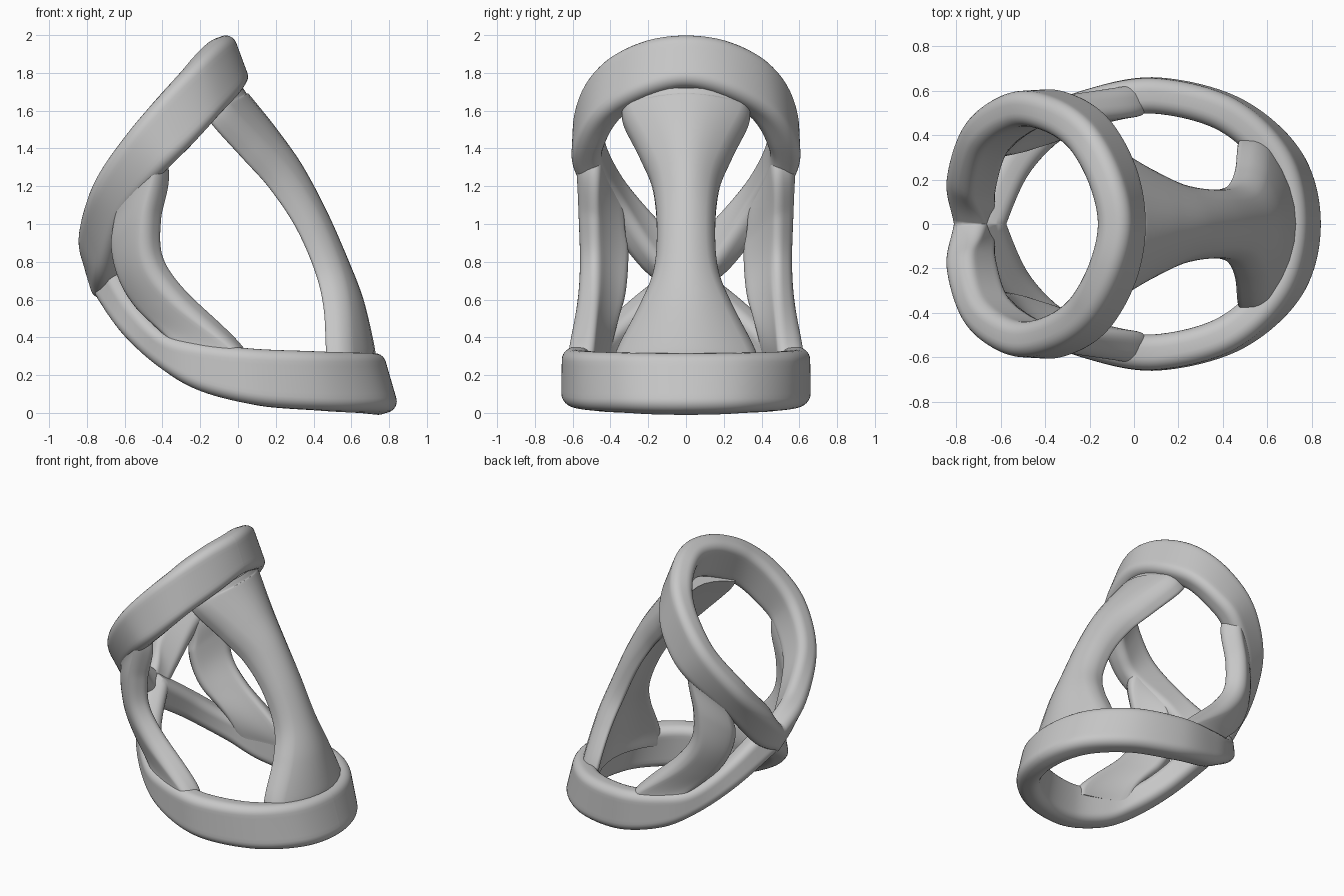
import bpy, bmesh, math
from mathutils import Vector

cube = bpy.data.objects.get("Cube")
if cube:
    bpy.data.objects.remove(cube, do_unlink=True)

gray = bpy.data.materials.new("plain_gray")
gray.use_nodes = True
COLOR = (0.57, 0.57, 0.57, 1)
gray.diffuse_color = COLOR
gray.node_tree.nodes["Principled BSDF"].inputs["Base Color"].default_value = COLOR


def smooth_path(points, steps=10):
    """Catmull-Rom spline through the points."""
    pts = [Vector(p) for p in points]
    pts = [2 * pts[0] - pts[1]] + pts + [2 * pts[-1] - pts[-2]]
    out = []
    for a, b, c, d in zip(pts, pts[1:], pts[2:], pts[3:]):
        for s in range(steps):
            t = s / steps
            out.append(0.5 * (2 * b + (c - a) * t + (2 * a - 5 * b + 4 * c - d) * t * t
                              + (3 * b - a - 3 * c + d) * t ** 3))
    return out + [pts[-2]]


def section(width, thick, radius):
    """Rounded rectangle; first axis across the band, second into the wall."""
    r = min(radius, width / 2.01, thick / 2.01)
    cx, cy = width / 2 - r, thick / 2 - r
    ring = []
    for k, (sx, sy) in enumerate([(1, 1), (-1, 1), (-1, -1), (1, -1)]):
        for j in range(7):
            a = math.pi / 2 * (k + j / 6)
            ring.append((sx * cx + r * math.cos(a), sy * cy + r * math.sin(a)))
        if k % 2 == 0:
            ring += [(sx * cx * (1 - i / 4), ring[-1][1]) for i in range(1, 8)]
    return ring


def band(name, edge_a, edge_b, thick, radius, bulges=None, mirror=True):
    """Wall strip lofted between two outer edge curves, thickened inward."""
    ea, eb = smooth_path(edge_a), smooth_path(edge_b)
    bulge = smooth_path([(b, 0, 0) for b in bulges or [0] * len(edge_a)])
    mids = [(a + b) / 2 for a, b in zip(ea, eb)]
    bm = bmesh.new()
    rows = []
    for i, mid in enumerate(mids):
        tangent = mids[min(i + 1, len(mids) - 1)] - mids[max(i - 1, 0)]
        across = ea[i] - eb[i]
        width = across.length
        across.normalize()
        normal = tangent.cross(across).normalized()
        axis = Vector((0.1 - 0.4 * mid.z, 0, mid.z))
        if normal.dot(mid - axis) < 0:
            normal.negate()
        row = []
        for u, v in section(width, thick, radius):
            arch = bulge[i].x * (1 - (2 * u / width) ** 2)
            row.append(bm.verts.new(mid + across * u + normal * (v - thick / 2 + arch)))
        rows.append(row)
    n = len(rows[0])
    for p, q in zip(rows, rows[1:]):
        for j in range(n):
            k = (j + 1) % n
            bm.faces.new((p[j], p[k], q[k], q[j]))
    bm.faces.new(rows[0])
    bm.faces.new(rows[-1])
    if mirror:
        bmesh.ops.bisect_plane(bm, geom=bm.verts[:] + bm.edges[:] + bm.faces[:],
                               plane_co=(0, 0, 0), plane_no=(0, 1, 0), clear_inner=True)
    bmesh.ops.recalc_face_normals(bm, faces=bm.faces)
    mesh = bpy.data.meshes.new(name)
    bm.to_mesh(mesh)
    bm.free()
    mesh.materials.append(gray)
    obj = bpy.data.objects.new(name, mesh)
    bpy.context.collection.objects.link(obj)
    if mirror:
        mod = obj.modifiers.new("Mirror", "MIRROR")
        mod.use_axis = (False, True, False)
    bpy.ops.object.select_all(action="DESELECT")
    obj.select_set(True)
    bpy.context.view_layer.objects.active = obj
    bpy.ops.object.shade_smooth_by_angle(angle=math.radians(40))


def from_center(half):
    """Continue a half loop a little past the mirror plane at its start."""
    x, y, z = half[1]
    return [(x, -y, z)] + half


# Upper loop: tilted band whose ends meet low on the -x side
band("upper_ring",
     from_center([(-.03, 0, 2.015), (-.08, .23, 1.985), (-.2, .44, 1.88), (-.38, .565, 1.71),
                  (-.59, .59, 1.48), (-.78, .46, 1.2), (-.865, .2, .95), (-.825, 0, .8),
                  (-.78, -.18, .66)]),
     from_center([(.07, 0, 1.745), (.03, .25, 1.69), (-.09, .47, 1.57), (-.24, .58, 1.42),
                  (-.4, .6, 1.27), (-.6, .46, 1.03), (-.72, .23, .73), (-.76, 0, .59),
                  (-.74, -.18, .47)]),
     0.16, 0.06)

# Lower loop: flat at +x, sweeping up to the crossing at -x
band("lower_ring",
     from_center([(.765, 0, .33), (.69, .32, .33), (.45, .56, .33), (.1, .655, .34),
                  (-.2, .61, .37), (-.42, .51, .43), (-.6, .3, .62), (-.73, 0, .85),
                  (-.78, -.15, .97)]),
     from_center([(.855, 0, .02), (.77, .32, .02), (.5, .56, .018), (.12, .66, .04),
                  (-.2, .61, .11), (-.43, .5, .23), (-.64, .3, .42), (-.78, 0, .62),
                  (-.83, -.15, .72)]),
     0.16, 0.06)

# Hourglass web joining both loops on the +x side
web = [(-.09, .33, 1.66), (-.05, .335, 1.59), (.1, .25, 1.42), (.25, .18, 1.25),
       (.4, .155, 1.03), (.51, .17, .78), (.56, .25, .57), (.575, .37, .33), (.59, .4, .2)]
band("back_web", web, [(x, -y, z) for x, y, z in web], 0.135, 0.05,
     [.13, .145, .135, .11, .08, .08, .11, .15, .14], mirror=False)

# Curved side struts joining the loops on both sides
band("side_strut",
     [(-.43, .59, 1.38), (-.42, .59, 1.28), (-.48, .585, 1.05), (-.47, .58, .81),
      (-.32, .59, .6), (0, .625, .34), (.04, .63, .27)],
     [(-.67, .46, 1.14), (-.67, .43, 1.04), (-.69, .39, .87), (-.65, .39, .7),
      (-.56, .42, .55), (-.4, .5, .4), (-.34, .54, .3)],
     0.145, 0.055, [.02] * 7)
